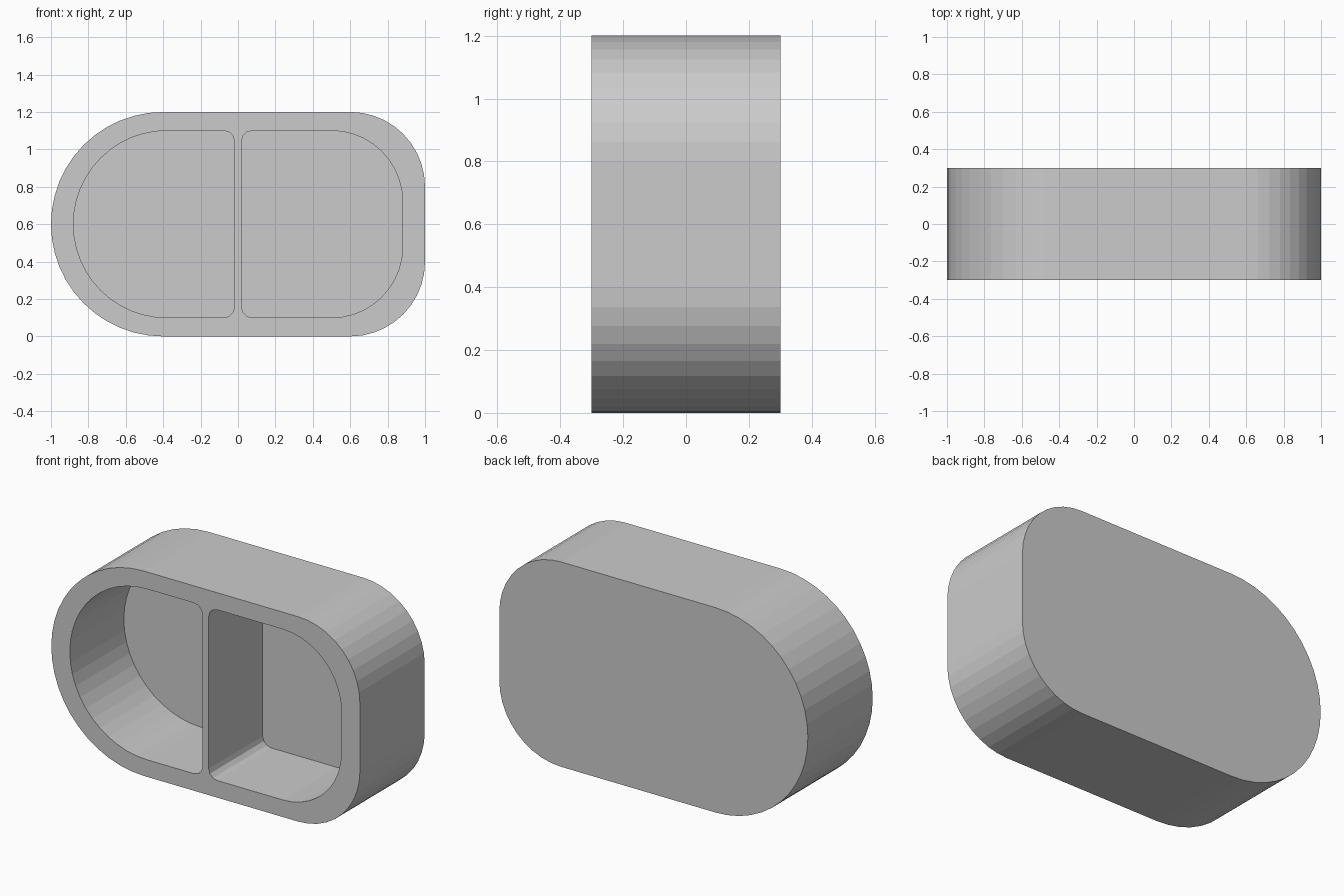
import bpy, bmesh
from math import sin, cos, radians

if "Cube" in bpy.data.objects:
    bpy.data.objects.remove(bpy.data.objects["Cube"])

FRONT, BACK, FLOOR = -0.3, 0.3, 0.2


def profile(x0, x1, z0, z1, r_left, r_right, seg_left, seg_right):
    """Rounded rectangle in XZ, with separate left and right corner radii."""
    corners = [(x1 - r_right, z1 - r_right, r_right, 0, seg_right),
               (x0 + r_left, z1 - r_left, r_left, 90, seg_left),
               (x0 + r_left, z0 + r_left, r_left, 180, seg_left),
               (x1 - r_right, z0 + r_right, r_right, 270, seg_right)]
    pts = []
    for cx, cz, r, start, seg in corners:
        for i in range(seg + 1):
            a = radians(start + 90 * i / seg)
            p = (cx + r * cos(a), cz + r * sin(a))
            # skip the doubled point where two half-round corners meet
            if not pts or abs(p[0] - pts[-1][0]) + abs(p[1] - pts[-1][1]) > 1e-5:
                pts.append(p)
    return pts


def add_wall(bm, pts, y_end):
    """Wall from the front plane to y_end with a closed cap; returns front edges."""
    front = [bm.verts.new((x, FRONT, z)) for x, z in pts]
    end = [bm.verts.new((x, y_end, z)) for x, z in pts]
    n = len(pts)
    for i in range(n):
        j = (i + 1) % n
        bm.faces.new((front[i], front[j], end[j], end[i]))
    bm.faces.new(end)
    return [bm.edges.get((front[i], front[(i + 1) % n])) for i in range(n)]


bm = bmesh.new()
# outer shell: half-round left end, rounded right corners
rim = add_wall(bm, profile(-1, 1, 0, 1.2, 0.6, 0.4, 12, 10), BACK)
# two pockets separated by a thin divider
rim += add_wall(bm, profile(-0.88, -0.02, 0.1, 1.1, 0.5, 0.055, 12, 3), FLOOR)
rim += add_wall(bm, profile(0.02, 0.88, 0.1, 1.1, 0.055, 0.38, 3, 10), FLOOR)
# flat front rim around both pockets
bmesh.ops.triangle_fill(bm, edges=rim, use_beauty=True, use_dissolve=False)
bmesh.ops.recalc_face_normals(bm, faces=bm.faces[:])

mesh = bpy.data.meshes.new("divided_tray")
bm.to_mesh(mesh)
bm.free()
tray = bpy.data.objects.new("divided_tray", mesh)
bpy.context.collection.objects.link(tray)
